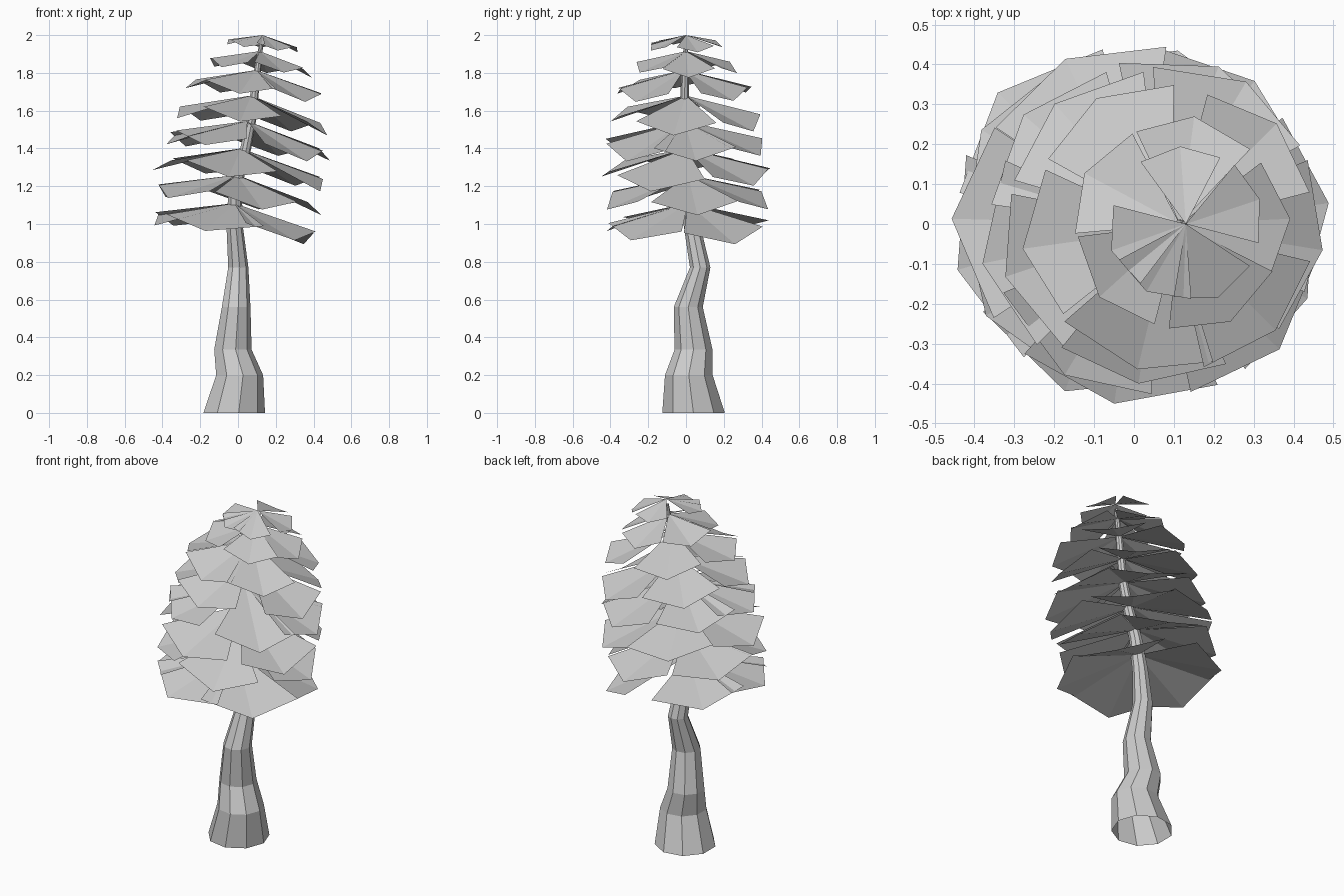
import bpy, math, random

if "Cube" in bpy.data.objects:
    bpy.data.objects.remove(bpy.data.objects["Cube"])

random.seed(4)


def add_mesh(name, verts, faces):
    me = bpy.data.meshes.new(name)
    me.from_pydata(verts, [], faces)
    me.update()
    ob = bpy.data.objects.new(name, me)
    bpy.context.collection.objects.link(ob)
    return ob


# Crooked trunk, open underneath: x, y, z, radius of each ring
RINGS = [(-.025, .04, 0, .168), (.005, .015, .2, .128), (-.03, .04, .335, .102),
         (-.012, .012, .56, .078), (0, .075, .77, .055), (-.02, .03, 1.0, .044),
         (-.015, 0, 1.2, .036), (.04, -.005, 1.4, .03), (.07, -.01, 1.55, .026),
         (.1, -.005, 1.8, .02), (.125, 0, 1.97, .01)]
SIDES = 9
verts, faces = [], []
for x, y, z, r in RINGS:
    for i in range(SIDES):
        a = math.tau * i / SIDES - 1.4
        verts.append((x + r * math.cos(a), y + r * math.sin(a), z))
for k in range(len(RINGS) - 1):
    for i in range(SIDES):
        j = (i + 1) % SIDES
        faces.append((k * SIDES + i, k * SIDES + j,
                      (k + 1) * SIDES + j, (k + 1) * SIDES + i))
add_mesh("trunk", verts, faces)


# One tier: drooping folded boughs fanned around the trunk, tilted with its lean
def bough_tier(name, cx, cy, top, radius, droop, half, angles):
    verts, faces = [], []
    for deg in angles:
        b = len(verts)
        pitch = random.uniform(.92, 1.08)
        verts.append((cx, cy, top))
        for da, rr, dd in ((-half, .98, .62), (0, 1.03, 1), (half, .98, .62)):
            a = math.radians(deg + da + random.uniform(-2, 2))
            r = radius * rr * random.uniform(.98, 1.02)
            dx = r * math.cos(a)
            verts.append((cx + dx, cy + r * math.sin(a),
                          top - droop * dd * pitch - .12 * dx))
        faces += [(b, b + 1, b + 2), (b, b + 2, b + 3)]
    add_mesh(name, verts, faces)


# Tiers from bottom to top: centre x, y, apex z, radius, droop, half width, azimuths
TIERS = [
    (-.02, .01, 1.11, .435, .165, 38, (-42, 34, 134, -165, -108)),
    (-.005, .01, 1.26, .43, .165, 34, (5, -72, 75, 150, -145)),
    (.015, 0, 1.40, .45, .165, 33, (-98, -22, 50, 115, 180)),
    (.05, -.01, 1.545, .425, .165, 33, (-122, 8, 70, 140, -170, -45)),
    (.07, 0, 1.68, .4, .155, 32, (60, -10, -99, -160, 130)),
    (.095, -.01, 1.815, .36, .135, 32, (120, 45, -45, -105, -172)),
    (.115, 0, 1.915, .265, .105, 33, (3, 81, 152, -138, -62)),
    (.13, 0, 2.0, .193, .07, 33, (-162, -120, -65, 18, 95))]
for n, t in enumerate(TIERS, 1):
    bough_tier(f"bough_tier_{n}", *t)
